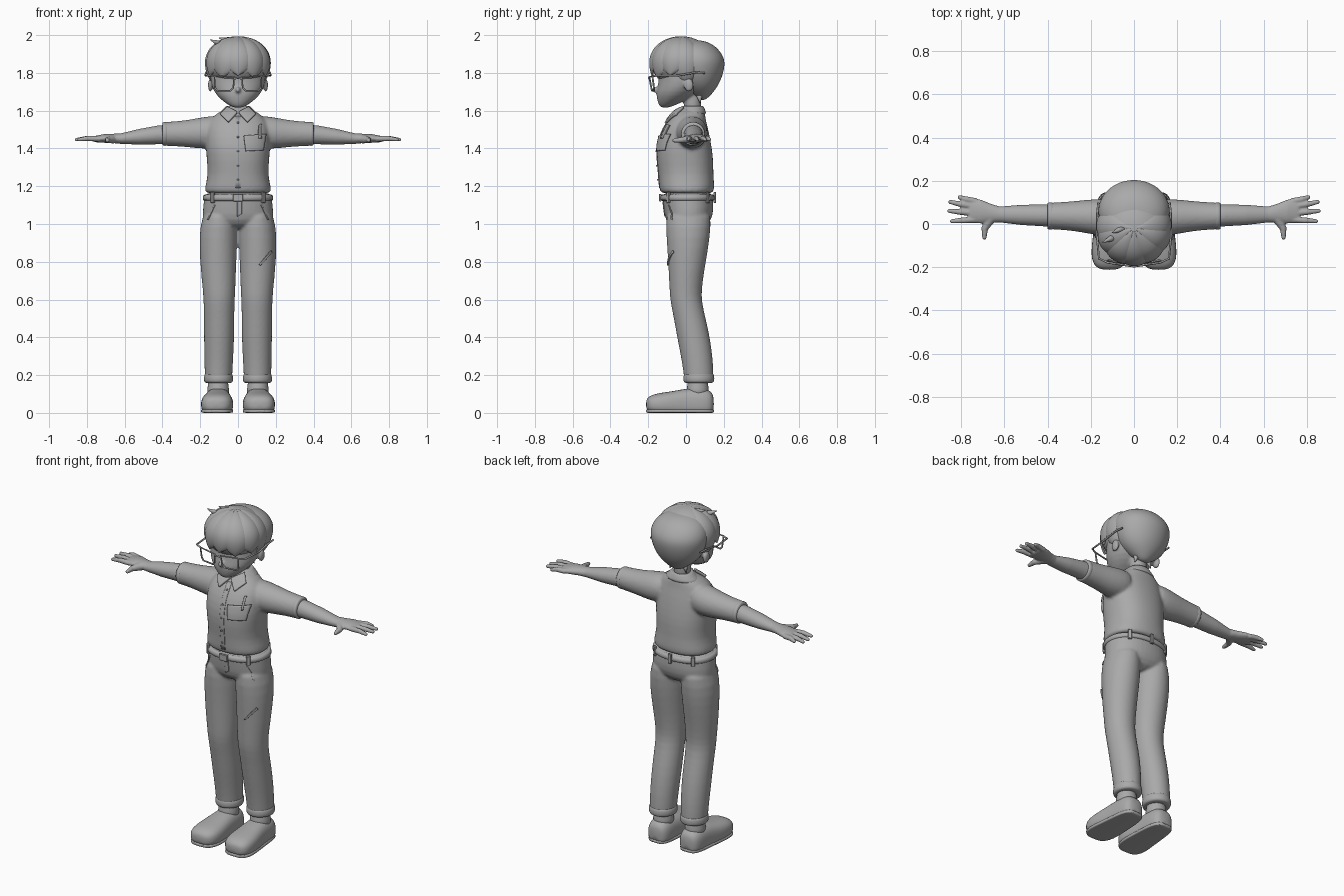
import bpy, bmesh, math
from mathutils import Vector, Matrix

cube = bpy.data.objects.get("Cube")
if cube:
    bpy.data.objects.remove(cube)

grey = bpy.data.materials.new("plain grey")
grey.use_nodes = True
TONE = (.4, .4, .4, 1)
grey.diffuse_color = TONE
grey.node_tree.nodes["Principled BSDF"].inputs["Base Color"].default_value = TONE
SIDES = (("left", 1), ("right", -1))


def finish(name, bm, sub=0, voxel=0, relax=0, smooth=True):
    """Turn a bmesh into an object with optional subdivision and fusing."""
    bmesh.ops.recalc_face_normals(bm, faces=bm.faces)
    for f in bm.faces:
        f.smooth = smooth
    me = bpy.data.meshes.new(name)
    bm.to_mesh(me)
    bm.free()
    me.materials.append(grey)
    ob = bpy.data.objects.new(name, me)
    bpy.context.collection.objects.link(ob)
    if sub:
        ob.modifiers.new("round", 'SUBSURF').levels = sub
        ob.modifiers["round"].render_levels = sub
    if voxel:
        m = ob.modifiers.new("fuse", 'REMESH')
        m.mode, m.voxel_size, m.use_smooth_shade = 'VOXEL', voxel, True
    if relax:
        m = ob.modifiers.new("relax", 'SMOOTH')
        m.factor, m.iterations = .5, relax
    return ob


def loft(bm, axis, rings, side=1, power=2, n=20, floor=None):
    """Skin rings of (position, centre a, centre b, radius a, radius b)."""
    loops = []
    for t, a, b, ra, rb in rings:
        loop = []
        for i in range(n):
            c, s = math.cos(math.tau * i / n), math.sin(math.tau * i / n)
            u = a + ra * math.copysign(abs(c) ** (2 / power), c)
            v = b + rb * math.copysign(abs(s) ** (2 / power), s)
            x, y, z = {'x': (t, u, v), 'y': (u, t, v), 'z': (u, v, t)}[axis]
            if floor is not None:
                z = max(z, floor)
            loop.append(bm.verts.new((x * side, y, z)))
        loops.append(loop)
    for p, q in zip(loops, loops[1:]):
        for i in range(n):
            j = (i + 1) % n
            bm.faces.new((p[i], p[j], q[j], q[i]))
    bm.faces.new(loops[0])
    bm.faces.new(loops[-1])


def ball(bm, centre, size):
    m = Matrix.Translation(centre) @ Matrix.Diagonal((*size, 1))
    bmesh.ops.create_uvsphere(bm, u_segments=32, v_segments=20, radius=1, matrix=m)


def cone(bm, p, q, r0, r1):
    p, q = Vector(p), Vector(q)
    m = Matrix.Translation((p + q) / 2) @ (q - p).to_track_quat('Z', 'Y').to_matrix().to_4x4()
    bmesh.ops.create_cone(bm, cap_ends=True, segments=12, radius1=r0, radius2=r1,
                          depth=(q - p).length, matrix=m)
    ball(bm, q, (r1, r1, r1))


def patch(name, corners, target, thick=.008, n=12):
    """Thin cloth plate with four (x, z) corners, laid on a target's front."""
    a, b, c, d = [Vector((x, -.5, z)) for x, z in corners]
    bm = bmesh.new()
    g = [[bm.verts.new(a.lerp(b, i / n).lerp(d.lerp(c, i / n), j / n))
          for i in range(n + 1)] for j in range(n + 1)]
    for j in range(n):
        for i in range(n):
            bm.faces.new((g[j][i], g[j][i + 1], g[j + 1][i + 1], g[j + 1][i]))
    ob = finish(name, bm)
    m = ob.modifiers.new("lay", 'SHRINKWRAP')
    m.target, m.wrap_method, m.wrap_mode = target, 'PROJECT', 'ABOVE_SURFACE'
    m.use_project_y, m.use_positive_direction = True, True
    m.offset = thick / 2
    m = ob.modifiers.new("thickness", 'SOLIDIFY')
    m.thickness, m.offset = thick, 0


def belt_block(name, angle, width, height):
    """Flat block on the belt; the angle is measured from the front."""
    x, y = math.sin(angle), -math.cos(angle)
    m = Matrix.Translation((x * .186, .008 + y * .145, 1.14))
    m = m @ Matrix.Rotation(math.atan2(x * .145, -y * .186), 4, 'Z')
    m = m @ Matrix.Diagonal((width, .014, height, 1))
    bm = bmesh.new()
    bmesh.ops.create_cube(bm, size=1, matrix=m)
    bmesh.ops.bevel(bm, geom=bm.edges[:], offset=.003, segments=1, affect='EDGES')
    finish(name, bm, smooth=False)


def wire(name, points, radius, closed=False):
    cu = bpy.data.curves.new(name, 'CURVE')
    cu.dimensions, cu.bevel_depth, cu.bevel_resolution = '3D', radius, 2
    cu.use_fill_caps = True
    sp = cu.splines.new('POLY')
    sp.points.add(len(points) - 1)
    for pt, co in zip(sp.points, points):
        pt.co = (*co, 1)
    sp.use_cyclic_u = closed
    cu.materials.append(grey)
    bpy.context.collection.objects.link(bpy.data.objects.new(name, cu))


# Shirt: body and both sleeves fused together
bm = bmesh.new()
loft(bm, 'z', [(1.16, 0, .005, .165, .13), (1.17, 0, .004, .178, .143), (1.2, 0, .004, .176, .149),
               (1.26, 0, 0, .16, .146), (1.34, 0, -.005, .167, .152), (1.42, 0, -.01, .174, .146),
               (1.5, 0, -.005, .17, .125), (1.55, 0, .005, .155, .1), (1.585, 0, .018, .115, .085),
               (1.61, 0, .03, .066, .06), (1.625, 0, .032, .06, .055)], power=2.3)
for _, s in SIDES:
    loft(bm, 'x', [(.08, .03, 1.49, .08, .085), (.15, .03, 1.485, .088, .088), (.22, .035, 1.48, .078, .08),
                   (.3, .037, 1.478, .067, .068), (.39, .037, 1.477, .062, .064),
                   (.4, .037, 1.477, .061, .063), (.402, .037, 1.477, .055, .057)], s)
shirt = finish("shirt", bm, 1, .009, 4)

# Trousers: hips and both legs fused together
bm = bmesh.new()
loft(bm, 'z', [(1.17, 0, .008, .176, .132), (1.15, 0, .008, .18, .134), (1.08, 0, .015, .188, .134),
               (1.02, 0, .013, .192, .125), (.97, 0, .012, .13, .08)], power=2.2)
for _, s in SIDES:
    loft(bm, 'z', [(1.1, .095, .015, .08, .122), (.98, .102, .012, .102, .12), (.88, .105, .01, .101, .111),
                   (.75, .104, .002, .094, .095), (.65, .1, -.002, .087, .086), (.59, .1, 0, .083, .084),
                   (.5, .1, .02, .081, .085), (.4, .1, .04, .081, .088), (.28, .102, .06, .077, .084),
                   (.19, .103, .068, .073, .079), (.165, .103, .068, .072, .078)], s)
trousers = finish("trousers", bm, 1, .008, 4)

# Shirt front: button strip, buttons, pocket, pen and collar flaps
patch("button_strip", [(-.014, 1.19), (.014, 1.19), (.014, 1.57), (-.014, 1.57)], shirt, .003)
for i in range(5):
    z = 1.23 + i * .075
    patch(f"button_{i + 1}", [(-.004, z), (.004, z), (.004, z + .008), (-.004, z + .008)], shirt, .009, 3)
patch("chest_pocket", [(.04, 1.385), (.13, 1.39), (.145, 1.475), (.03, 1.465)], shirt, .009)
patch("pocket_pen", [(.105, 1.45), (.115, 1.45), (.118, 1.52), (.108, 1.52)], shirt, .02, 6)
for name, s in SIDES:
    patch(name + "_collar_flap", [(.004 * s, 1.585), (.05 * s, 1.535), (.09 * s, 1.575), (.052 * s, 1.612)],
          shirt, .014)

# Collar band and sleeve hems
bm = bmesh.new()
loft(bm, 'z', [(1.58, 0, .032, .1, .07), (1.586, 0, .032, .105, .077), (1.612, 0, .036, .074, .062),
               (1.628, 0, .037, .06, .053), (1.62, 0, .037, .054, .048)], n=32)
finish("collar_band", bm, 1)
for name, s in SIDES:
    bm = bmesh.new()
    loft(bm, 'x', [(x, .037, 1.477, r, r) for x, r in
                   ((.372, .058), (.374, .0645), (.398, .064), (.402, .058))], s)
    finish(name + "_sleeve_hem", bm, 1)

# Belt, buckle, belt loops and trouser details
bm = bmesh.new()
loft(bm, 'z', [(z, 0, .008, .178 + d, .136 + d) for z, d in
               ((1.122, 0), (1.123, .01), (1.155, .008), (1.157, -.002))], power=2.2, n=40)
finish("belt", bm, 1)
belt_block("buckle", 0, .055, .04)
for name, s in SIDES:
    belt_block(name + "_front_loop", .8 * s, .022, .058)
    belt_block(name + "_rear_loop", 2.4 * s, .022, .058)
    patch(name + "_pocket_edge", [(.12 * s, 1.1), (.126 * s, 1.1), (.162 * s, 1.02), (.156 * s, 1.02)],
          trousers, .005)
belt_block("back_loop", math.pi, .022, .058)
patch("fly", [(-.004, 1.04), (.02, 1.055), (.02, 1.12), (-.004, 1.12)], trousers, .004)
patch("thigh_fold", [(.11, .785), (.118, .78), (.176, .85), (.172, .86)], trousers, .008)

# Arms with hands
for name, s in SIDES:
    bm = bmesh.new()
    loft(bm, 'x', [(.34, .038, 1.475, .053, .053), (.42, .04, 1.472, .051, .05), (.52, .042, 1.462, .047, .042),
                   (.62, .044, 1.452, .037, .028), (.66, .05, 1.453, .043, .025), (.71, .058, 1.453, .056, .023),
                   (.755, .062, 1.45, .055, .017), (.765, .062, 1.45, .046, .013)], s)
    for y, tip_x, tip_y in ((.105, .814, .124), (.08, .858, .102), (.05, .863, .061), (.02, .85, .013)):
        mid = ((.74 + tip_x) / 2 * s, (y + tip_y) / 2, 1.453)
        cone(bm, (.73 * s, y, 1.45), mid, .015, .014)
        cone(bm, mid, (tip_x * s - .008 * s, tip_y, 1.447), .014, .01)
    cone(bm, (.66 * s, .03, 1.45), (.69 * s, -.02, 1.445), .025, .016)
    cone(bm, (.69 * s, -.02, 1.445), (.692 * s, -.062, 1.442), .016, .011)
    finish(name + "_arm", bm, 0, .005, 4)

# Cuffs, ankles and shoes
for name, s in SIDES:
    bm = bmesh.new()
    loft(bm, 'z', [(z, .103, .068, .07 + d, .075 + d) for z, d in
                   ((.158, -.01), (.16, .006), (.18, .009), (.205, .006), (.212, -.004))], s)
    finish(name + "_cuff", bm, 1)
    bm = bmesh.new()
    loft(bm, 'z', [(.08, .105, .062, .06, .06), (.13, .105, .062, .058, .06), (.14, .105, .062, .055, .055),
                   (.2, .105, .064, .052, .053)], s)
    finish(name + "_sock", bm, 1)
    bm = bmesh.new()
    loft(bm, 'y', [(-.212, .115, .045, .03, .02), (-.2, .115, .045, .066, .042), (-.16, .112, .045, .085, .058),
                   (-.1, .11, .045, .087, .066), (-.04, .108, .045, .079, .076), (.02, .106, .048, .072, .085),
                   (.09, .105, .048, .07, .083), (.13, .105, .045, .06, .074), (.148, .105, .045, .035, .045)],
         s, 2.6, floor=.008)
    finish(name + "_shoe", bm, 1)
    bm = bmesh.new()
    loft(bm, 'y', [(-.212, .115, .01, .03, .01), (-.195, .115, .01, .072, .01), (-.14, .112, .01, .089, .01),
                   (-.06, .108, .01, .082, .01), (.06, .105, .01, .074, .01), (.13, .105, .01, .062, .01),
                   (.15, .105, .01, .03, .01)], s, 6)
    finish(name + "_sole", bm, 1)

# Head, nose, ears and neck
bm = bmesh.new()
loft(bm, 'z', [(1.615, 0, -.112, .022, .02), (1.63, 0, -.1, .052, .045), (1.66, 0, -.07, .094, .085),
               (1.7, 0, -.045, .13, .115), (1.75, 0, -.02, .148, .124), (1.82, 0, -.01, .152, .14),
               (1.9, 0, 0, .13, .12), (1.94, 0, 0, .06, .06)])
loft(bm, 'z', [(1.58, 0, .035, .05, .048), (1.66, 0, .035, .047, .046), (1.72, 0, .03, .05, .05)])
ball(bm, (0, -.16, 1.71), (.014, .02, .016))
for _, s in SIDES:
    ball(bm, (.146 * s, .015, 1.735), (.013, .026, .035))
finish("head_and_neck", bm, 1, .007, 4)

# Hair: crown, rear mass ending in a nape point, and broad fringe locks
bm = bmesh.new()
ball(bm, (0, -.02, 1.855), (.167, .162, .138))
finish("hair_crown", bm)
bm = bmesh.new()
loft(bm, 'z', [(1.655, 0, .085, .02, .015), (1.68, 0, .08, .06, .05), (1.72, 0, .072, .115, .092),
               (1.77, 0, .065, .148, .125), (1.83, 0, .06, .167, .147), (1.88, 0, .058, .169, .148),
               (1.93, 0, .05, .142, .12), (1.96, 0, .043, .095, .085), (1.974, 0, .035, .04, .04)])
finish("hair_back", bm, 2)


def lock(name, aim, width, end, n=14):
    """Tapered strand patch hugging the crown; aim is the angle from the front."""
    bm = bmesh.new()
    g = []
    for i in range(n + 1):
        u = i / n
        th = .08 + u * (end - .08)
        reach = math.sin(th) if th < math.pi / 2 else 1 - .3 * (th - math.pi / 2) ** 2
        row = []
        for j in range(9):
            v = j / 4 - 1
            az = aim + v * width * math.sqrt(max(0, 1 - u ** 5)) + .25 * u * u * (1 - u)
            k = .985 + .06 * (1 - v * v) * (.4 + .6 * min(1, u * 3))
            row.append(bm.verts.new((.169 * reach * k * math.sin(az), -.02 - .168 * reach * k * math.cos(az),
                                     1.855 + .138 * math.cos(th) * k)))
        g.append(row)
    for a, b in zip(g, g[1:]):
        for j in range(8):
            bm.faces.new((a[j], a[j + 1], b[j + 1], b[j]))
    finish(name, bm, 1)


for i in range(5):
    lock(f"fringe_lock_{i + 1}", (i - 2) * .58, .42, 2.1 + .1 * (i % 2))
for name, s in SIDES:
    lock(name + "_side_lock", 1.75 * s, .42, 2.55)
bm = bmesh.new()
for p, q in (((-.09, -.06, 1.95), (-.145, -.085, 1.975)), ((-.05, -.02, 1.97), (-.1, -.04, 1.985)),
             ((.04, .07, 1.69), (.055, .075, 1.64)), ((-.04, .07, 1.69), (-.055, .075, 1.64))):
    cone(bm, p, q, .02, .002)
finish("hair_tufts", bm)

# Glasses
for name, s in SIDES:
    rim = ((.02, -.194, 1.778), (.125, -.178, 1.784), (.122, -.17, 1.722), (.11, -.17, 1.706),
           (.04, -.18, 1.706), (.025, -.184, 1.722))
    wire(name + "_rim", [(x * s, y, z) for x, y, z in rim], .005, True)
    arm = ((.122, -.178, 1.782), (.162, -.16, 1.785), (.172, -.05, 1.785), (.17, .05, 1.802), (.165, .1, 1.8))
    wire(name + "_temple", [(x * s, y, z) for x, y, z in arm], .005)
wire("glasses_bridge", [(-.022, -.193, 1.768), (0, -.196, 1.774), (.022, -.193, 1.768)], .005)
